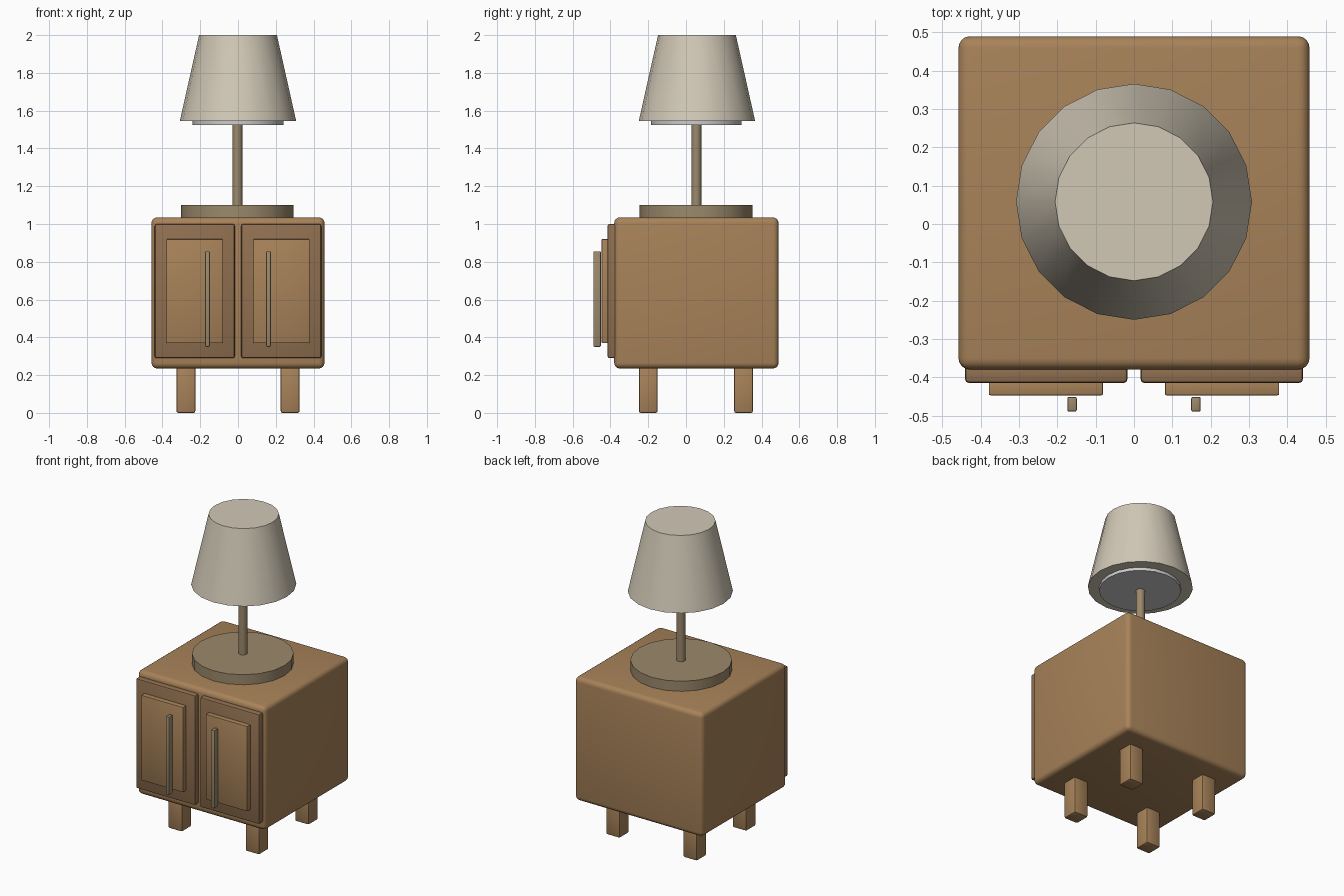
import bpy, math

if "Cube" in bpy.data.objects:
    bpy.data.objects.remove(bpy.data.objects["Cube"])


def material(name, rgb):
    m = bpy.data.materials.new(name)
    m.diffuse_color = (*rgb, 1)
    m.use_nodes = True
    m.node_tree.nodes["Principled BSDF"].inputs["Base Color"].default_value = m.diffuse_color
    return m


WOOD = material("wood", (0.39, 0.225, 0.10))
DARK_WOOD = material("dark_wood", (0.28, 0.16, 0.08))
METAL = material("aged_brass", (0.33, 0.25, 0.15))
FABRIC = material("shade_fabric", (0.64, 0.58, 0.47))
WHITE = material("diffuser_white", (0.8, 0.8, 0.78))


def finish(name, mat, angle=35):
    ob = bpy.context.object
    ob.name = name
    ob.data.materials.append(mat)
    bpy.ops.object.shade_smooth_by_angle(angle=math.radians(angle))
    return ob


def box(name, x, y, z, mat, bevel, segments=2):
    """Rounded box from (min, max) ranges on each axis."""
    spans = (x, y, z)
    bpy.ops.mesh.primitive_cube_add(size=1, location=[(a + b) / 2 for a, b in spans])
    bpy.context.object.scale = [b - a for a, b in spans]
    bpy.ops.object.transform_apply(location=False, rotation=False, scale=True)
    ob = bpy.context.object
    mod = ob.modifiers.new("rounded_edges", 'BEVEL')
    mod.width, mod.segments = bevel, segments
    bpy.ops.object.modifier_apply(modifier=mod.name)
    return finish(name, mat)


def cone(name, r1, r2, z, mat, x=0.0, y=0.055, sides=20):
    """Round part of the lamp between two heights."""
    bpy.ops.mesh.primitive_cone_add(vertices=sides, radius1=r1, radius2=r2, depth=z[1] - z[0],
                                    location=(x, y, (z[0] + z[1]) / 2))
    return finish(name, mat)


# Cabinet body
box("cabinet_body", (-0.458, 0.458), (-0.38, 0.49), (0.235, 1.035), WOOD, 0.03, 4)

# Doors, raised panels and handles on both sides
for side, s in (("left", -1), ("right", 1)):
    def mirrored(a, b):
        return tuple(sorted((s * a, s * b)))
    box(side + "_door", mirrored(0.017, 0.441), (-0.415, -0.365), (0.29, 1.0), DARK_WOOD, 0.01)
    box(side + "_door_panel", mirrored(0.081, 0.379), (-0.447, -0.405), (0.37, 0.92), WOOD, 0.004)
    box(side + "_handle", mirrored(0.149, 0.174), (-0.49, -0.451), (0.35, 0.855), METAL, 0.005)

    # Legs, front and back
    for end, y in (("front", (-0.25, -0.15)), ("back", (0.255, 0.355))):
        box(f"{end}_{side}_leg", mirrored(0.226, 0.326), y, (0.0, 0.245), WOOD, 0.01)

# Lamp
cone("lamp_base", 0.298, 0.298, (1.03, 1.1), METAL, x=-0.003, y=0.053)
cone("lamp_pole", 0.026, 0.026, (1.09, 1.56), METAL, x=-0.003)
cone("lamp_diffuser", 0.24, 0.24, (1.525, 1.58), WHITE)
cone("lamp_shade", 0.308, 0.206, (1.545, 2.0), FABRIC, y=0.058)
